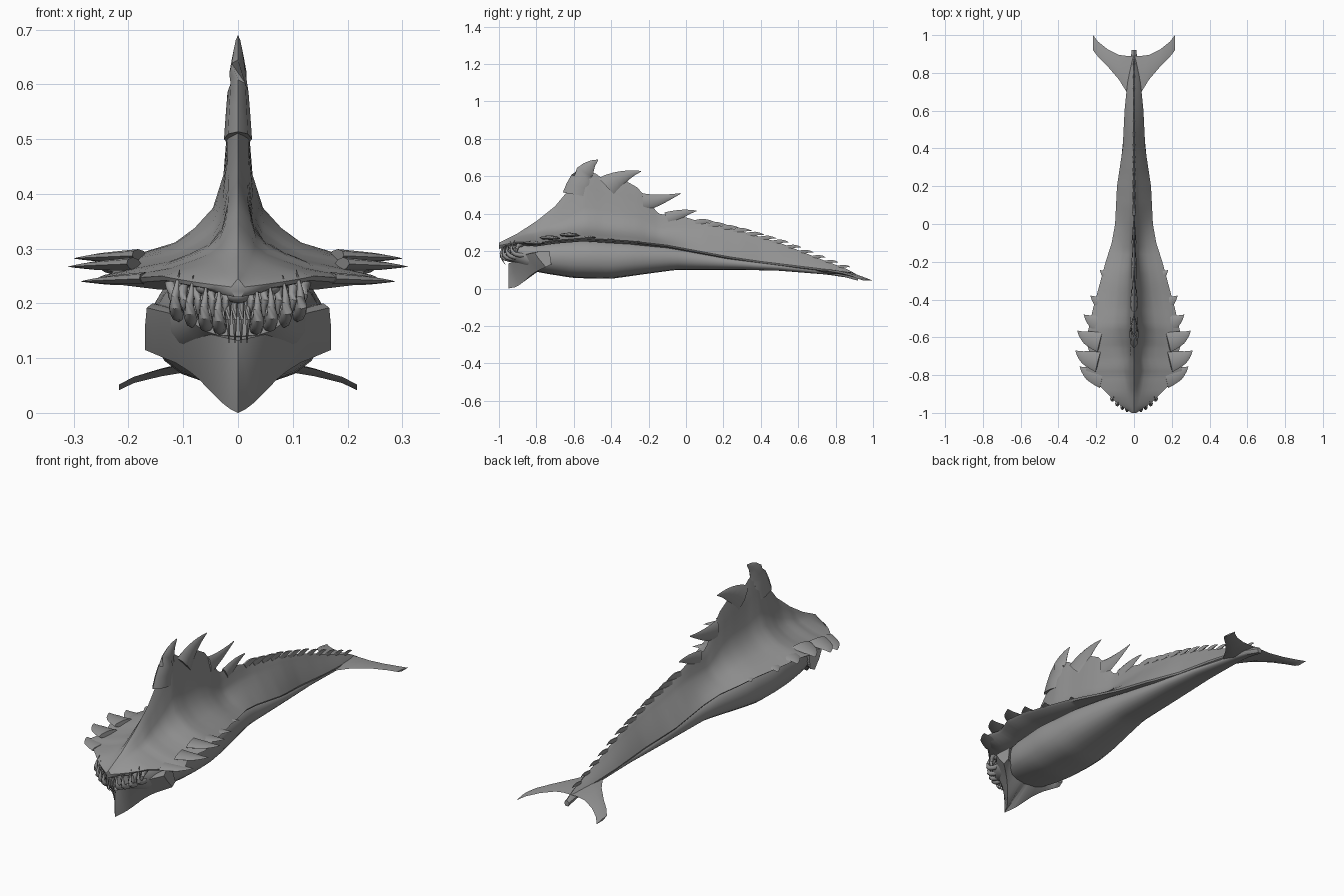
import bpy, bmesh, math
from mathutils import Vector

cube = bpy.data.objects.get("Cube")
if cube:
    bpy.data.objects.remove(cube)

hide = bpy.data.materials.new("grey hide")
hide.use_nodes = True
GREY = (0.3, 0.3, 0.3, 1)
hide.diffuse_color = GREY
hide.node_tree.nodes["Principled BSDF"].inputs["Base Color"].default_value = GREY


def lerp(table, y):
    """Read a smooth value from a list of (position, value) pairs."""
    if y <= table[0][0]:
        return table[0][1]
    for (a, va), (b, vb) in zip(table, table[1:]):
        if y <= b:
            return va + (vb - va) * (y - a) / (b - a)
    return table[-1][1]


def finish(name, bm, angle=40):
    bmesh.ops.recalc_face_normals(bm, faces=bm.faces)
    mesh = bpy.data.meshes.new(name)
    bm.to_mesh(mesh)
    bm.free()
    mesh.materials.append(hide)
    ob = bpy.data.objects.new(name, mesh)
    bpy.context.collection.objects.link(ob)
    bpy.ops.object.select_all(action="DESELECT")
    ob.select_set(True)
    bpy.context.view_layer.objects.active = ob
    bpy.ops.object.shade_smooth_by_angle(angle=math.radians(angle))
    return ob


def loft(name, rings, angle=40):
    """Skin closed rings of equal length and cap both ends."""
    bm = bmesh.new()
    rows = [[bm.verts.new(p) for p in ring] for ring in rings]
    n = len(rows[0])
    for a, b in zip(rows, rows[1:]):
        for i in range(n):
            j = (i + 1) % n
            bm.faces.new((a[i], a[j], b[j], b[i]))
    bm.faces.new(rows[0])
    bm.faces.new(rows[-1])
    return finish(name, bm, angle)


def horn(name, path, radii, flat=(1, 1, 1), sides=8, steps=6):
    """Curved tapering horn through three points, flattened along an axis."""
    p0, p1, p2 = (Vector(p) for p in path)
    r0, r1, r2 = radii
    rings = []
    for k in range(steps + 1):
        t = k / steps
        w = ((1 - t) * (1 - 2 * t), 4 * t * (1 - t), t * (2 * t - 1))
        c = p0 * w[0] + p1 * w[1] + p2 * w[2]
        d = (p0 * (4 * t - 3) + p1 * (4 - 8 * t) + p2 * (4 * t - 1)).normalized()
        side = d.cross(Vector((0, 0, 1)) if abs(d.z) < 0.9 else Vector((1, 0, 0))).normalized()
        up = side.cross(d)
        r = r0 + (r1 - r0) * t * 2 if t < 0.5 else r1 + (r2 - r1) * (t * 2 - 1)
        ring = []
        for i in range(sides):
            a = math.tau * i / sides
            o = (side * math.cos(a) + up * math.sin(a)) * r
            ring.append(c + Vector((o.x * flat[0], o.y * flat[1], o.z * flat[2])))
        rings.append(ring)
    return loft(name, rings, 50)


# Length-wise curves of the carapace and belly
RIDGE = [(-1, .245), (-.9, .295), (-.8, .36), (-.7, .44), (-.6, .56), (-.54, .63), (-.49, .62),
         (-.45, .59), (-.33, .58), (-.26, .54), (-.2, .47), (-.15, .4), (0, .38), (.1, .35),
         (.3, .305), (.5, .245), (.7, .165), (.87, .1), (.92, .07)]
EDGE_W = [(-1, .012), (-.97, .06), (-.93, .11), (-.85, .19), (-.78, .255), (-.75, .25), (-.71, .225),
          (-.62, .255), (-.53, .235), (-.44, .215), (-.33, .185), (-.2, .15), (-.1, .118), (0, .1),
          (.2, .09), (.4, .06), (.6, .05), (.7, .04), (.92, .012)]
EDGE_Z = [(-1, .23), (-.9, .25), (-.8, .243), (-.7, .258), (-.55, .27), (-.3, .255), (-.1, .232),
          (.23, .17), (.4, .145), (.77, .1), (.92, .06)]
SWEEP = [(-1, 0), (-.8, .7), (-.65, 1), (-.2, .9), (.1, .15), (.3, 0)]
FLARED = [(.75, .06), (.48, .11), (.33, .18), (.19, .28), (.11, .45), (.075, .75)]
PLAIN = [(.88, .15), (.7, .35), (.5, .55), (.32, .72), (.2, .83), (.1, .93)]


def carapace_ring(y):
    w, ze, top, s = (lerp(t, y) for t in (EDGE_W, EDGE_Z, RIDGE, SWEEP))
    half = [(w, ze)]
    for (fx, fz), (px, pz) in zip(FLARED, PLAIN):
        half.append((w * (px + (fx - px) * s), ze + (top - ze) * (pz + (fz - pz) * s)))
    under = [(w * .6, ze - .018), (w * .95, ze - .008)]
    right = [(x, y, z) for x, z in under + half]
    left = [(-x, y, z) for x, y, z in reversed(right)]
    return right + [(0, y, top)] + left


loft("carapace", [carapace_ring(-1 + 1.92 * i / 96) for i in range(97)], 35)

# Rounded belly from the throat to the tail
BELLY_W = [(-.93, .09), (-.85, .125), (-.7, .15), (-.5, .158), (-.3, .145), (0, .095),
           (.3, .072), (.6, .042), (.92, .012)]
BELLY_Z = [(-.93, .14), (-.85, .1), (-.75, .08), (-.6, .056), (-.4, .052), (-.2, .08), (-.05, .1),
           (.3, .1), (.5, .095), (.75, .075), (.92, .05)]
rings = []
for i in range(49):
    y = -.93 + 1.85 * i / 48
    w, low, high = lerp(BELLY_W, y), lerp(BELLY_Z, y), lerp(EDGE_Z, y) + .004
    ring = []
    for k in range(20):
        a = math.tau * k / 20
        c, s = math.cos(a), math.sin(a)
        ring.append((w * math.copysign(abs(c) ** .75, c), y,
                     (low + high) / 2 + (high - low) / 2 * math.copysign(abs(s) ** .9, s)))
    rings.append(ring)
loft("belly", rings)

# Keeled lower jaw
CHIN = [(0, 0), (.12, .01), (.3, .04), (.45, .067), (.65, .09), (1, .115)]
RIM = [(0, .14), (.4, .155), (.7, .188), (1, .2)]
rings = []
for i in range(25):
    t = -1 + i / 12
    a = abs(t)
    x, low, rim = .17 * t, lerp(CHIN, a), lerp(RIM, a)
    front = -.95 + .14 * a ** 1.4
    back = -.95 + .2 * a ** .7
    rings.append([(x * .92, front + .03, rim), (x * .98, front, rim - .008),
                  (x, front * .6 + back * .4, (rim + low) / 2), (x, back, low),
                  (x * .98, max(back + .03, -.78 + .04 * a), max(low + .01, .1 + .03 * a)),
                  (x * .9, -.73, .17 + .03 * a)])
loft("lower_jaw", rings, 45)

# Swept points of the dorsal fin
for path, radii in [
    ([(0, -.58, .5), (0, -.54, .62), (0, -.47, .688)], (.08, .05, .002)),
    ([(0, -.42, .54), (0, -.34, .595), (0, -.24, .627)], (.07, .035, .002)),
    ([(0, -.23, .46), (0, -.14, .475), (0, -.03, .508)], (.05, .028, .002)),
    ([(0, -.1, .37), (0, -.02, .4), (0, .055, .415)], (.04, .022, .002)),
]:
    horn("dorsal_fin_point", path, radii, flat=(.32, 1, 1))

# Small ridge spines down the tail
for i in range(12):
    y = .09 + .068 * i
    z = lerp(RIDGE, y)
    s = 1 - i * .035
    horn("ridge_spine", [(0, y - .04, z - .004), (0, y + .01, z + .007), (0, y + .065 * s, z + .002)],
         (.02 * s, .014 * s, .001), flat=(.5, 1, 1), sides=6, steps=4)

# Barbs along the carapace edge
BARBS = [(.287, -.755, .24), (.31, -.67, .267), (.3, -.565, .282),
         (.266, -.48, .272), (.23, -.38, .262), (.18, -.245, .252)]
for side in (-1, 1):
    for x, y, z in BARBS:
        horn("edge_barb", [(side * (x - .12), y - .06, z + .005), (side * (x - .05), y - .035, z + .002),
                           (side * x, y, z)], (.055, .036, .001), flat=(1, 1, .22))

# Tail flukes: centre to tip as x, leading edge, trailing edge, height
FLUKE = [(0, .66, .89, .09), (.04, .7, .89, .09), (.08, .765, .895, .086), (.14, .835, .925, .074),
         (.19, .885, .965, .06), (.217, .92, 1, .046)]
rings = []
for x, lead, trail, z in [(-p[0], *p[1:]) for p in reversed(FLUKE[1:])] + FLUKE:
    h, m = .012 - abs(x) * .035, (lead * .6 + trail * .4)
    rings.append([(x, lead, z + .006), (x, m, z + h), (x, trail, z - .004), (x, m, z - h)])
loft("tail_flukes", rings, 60)

# Curved fangs rising from the jaw, with thin teeth between and above
for side in (-1, 1):
    for x in (.035, .06, .086, .112):
        k = (x / .12) ** 2
        y, z = -.965 + .07 * k, .14 + .03 * k
        horn("lower_fang", [(side * x * .92, y + .045, z + .012), (side * x * 1.03, y - .025, z + .03),
                            (side * x * .95, y - .01, z + .095)], (.013, .011, .001))
        horn("upper_fang", [(side * (x - .012), y + .02, .24), (side * (x - .012), y - .015, .205),
                            (side * (x - .014), y + .005, z + .015)], (.009, .007, .001))
    horn("cheek_fang", [(side * .122, -.87, .245), (side * .118, -.905, .215),
                        (side * .108, -.9, .17)], (.013, .01, .001))
for x in (-.018, -.006, .006, .018):
    horn("front_tooth", [(x, -.955, .205), (x, -.985, .17), (x * .9, -.965, .128)],
         (.006, .005, .001), sides=6, steps=4)


# Eyes and blunt nose
def ball(name, centre, radius, squash=1):
    bm = bmesh.new()
    bmesh.ops.create_uvsphere(bm, u_segments=16, v_segments=10, radius=radius)
    for v in bm.verts:
        v.co = Vector((v.co.x, v.co.y, v.co.z * squash)) + Vector(centre)
    finish(name, bm, 60)


ball("nose", (0, -.965, .215), .023, .65)
for side in (-1, 1):
    ball("eye", (side * .107, -.885, .238), .02, .8)
    ball("nostril_ridge", (side * .055, -.94, .228), .022, .6)
